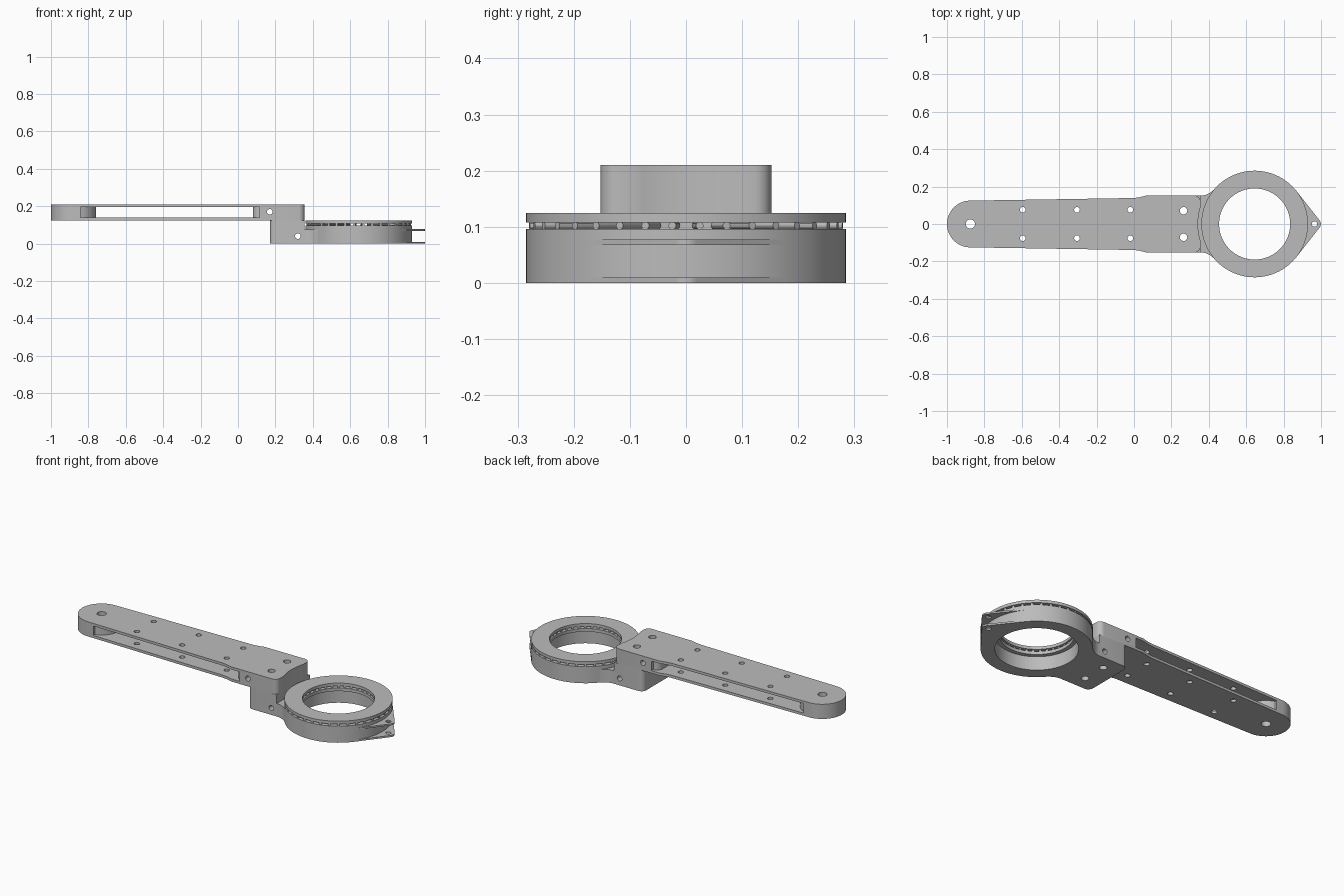
import bpy, bmesh
from math import sin, cos, radians, pi
from mathutils import Matrix, Vector

if "Cube" in bpy.data.objects:
    bpy.data.objects.remove(bpy.data.objects["Cube"])

grey = bpy.data.materials.new("machined grey")
grey.use_nodes = True
grey.diffuse_color = (0.5, 0.5, 0.5, 1)
grey.node_tree.nodes["Principled BSDF"].inputs["Base Color"].default_value = (0.5, 0.5, 0.5, 1)

RING_X, RING_R, HOLE_R = 0.645, 0.285, 0.19
SIDE = 0.152
END_X = -0.875


def make(name, bm):
    bmesh.ops.recalc_face_normals(bm, faces=bm.faces)
    mesh = bpy.data.meshes.new(name)
    bm.to_mesh(mesh)
    bm.free()
    mesh.materials.append(grey)
    ob = bpy.data.objects.new(name, mesh)
    bpy.context.collection.objects.link(ob)
    return ob


def arc(cx, cy, r, start, end, n):
    angles = [radians(start + (end - start) * i / n) for i in range(n + 1)]
    return [(cx + r * cos(a), cy + r * sin(a)) for a in angles]


def prism(name, outline, z0, z1):
    bm = bmesh.new()
    face = bm.faces.new([bm.verts.new((x, y, z0)) for x, y in outline])
    out = bmesh.ops.extrude_face_region(bm, geom=[face])
    moved = [v for v in out["geom"] if isinstance(v, bmesh.types.BMVert)]
    bmesh.ops.translate(bm, verts=moved, vec=(0, 0, z1 - z0))
    return make(name, bm)


def lathe(name, profile, n=96):
    bm = bmesh.new()
    rows = [[bm.verts.new((RING_X + r * cos(2 * pi * i / n), r * sin(2 * pi * i / n), z))
             for r, z in profile] for i in range(n)]
    k = len(profile)
    for i in range(n):
        a, b = rows[i], rows[(i + 1) % n]
        for j in range(k):
            bm.faces.new((a[j], b[j], b[(j + 1) % k], a[(j + 1) % k]))
    return make(name, bm)


def rod(name, centre, r, length, axis="Z", n=24):
    bm = bmesh.new()
    turn = Matrix.Rotation(pi / 2, 4, "X") if axis == "Y" else Matrix()
    bmesh.ops.create_cone(bm, cap_ends=True, segments=n, radius1=r, radius2=r, depth=length,
                          matrix=Matrix.Translation(centre) @ turn)
    return make(name, bm)


def cut(target, cutter):
    mod = target.modifiers.new("cut", "BOOLEAN")
    mod.operation, mod.solver, mod.object = "DIFFERENCE", "EXACT", cutter
    bpy.context.view_layer.objects.active = target
    bpy.ops.object.modifier_apply(modifier=mod.name)
    bpy.data.objects.remove(cutter)


def mirrored(half):
    """Close an outline whose +y half runs from left to right."""
    return half + [(x, -y) for x, y in reversed(half) if abs(y) > 1e-6]


# Long arm, tapered with a round end and a wider shoulder
half = arc(END_X, 0, 0.125, 180, 93, 16)
half += [(0.0, 0.139), (0.03, 0.143), (0.065, SIDE)]
half += arc(0.325, SIDE - 0.03, 0.03, 90, 0, 6)
arm = prism("arm", mirrored(half), 0.125, 0.21)

# Open slot between the two arm plates, bulging around the end boss
half = arc(END_X, 0, 0.117, 0, 73, 12) + [(-0.841, 0.3), (0.115, 0.3), (0.115, SIDE)]
half += arc(0.115, 0.10, 0.035, 90, 180, 6)
cut(arm, prism("slot", mirrored(half), 0.14, 0.195))

# Bracket below the arm, flaring into the ring housing
half = arc(0.2, SIDE - 0.03, 0.03, 180, 90, 6)
half += [(0.365, SIDE), (0.385, 0.156), (0.41, 0.169), (0.435, 0.19)]
half += arc(RING_X, 0, 0.27, 138, 180, 14)
bracket = prism("bracket", mirrored(half), 0, 0.125)
cut(bracket, prism("step", [(0.355, -0.3), (0.6, -0.3), (0.6, 0.3), (0.355, 0.3)], 0.075, 0.2))

# Curved clearance for the turning ring
for part in (arm, bracket):
    cut(part, rod("clearance", (RING_X, 0, 0.175), 0.303, 0.2, n=96))

# Bolt holes
cut(arm, rod("hole", (END_X, 0, 0.17), 0.025, 0.3))
for side in (-1, 1):
    for x in (-0.595, -0.305, -0.02):
        cut(arm, rod("hole", (x, 0.076 * side, 0.17), 0.015, 0.3))
    for part in (arm, bracket):
        cut(part, rod("hole", (0.265, 0.071 * side, 0.1), 0.02, 0.5))
cut(arm, rod("hole", (0.17, 0, 0.17), 0.015, 1, "Y"))
cut(bracket, rod("hole", (0.32, 0, 0.04), 0.015, 1, "Y"))

# Ring housing with an inner lip, and the turning ring above it
housing = lathe("ring_housing", [(RING_R, 0), (RING_R, 0.096), (HOLE_R, 0.096),
                                 (HOLE_R, 0.078), (0.213, 0.078), (0.213, 0)])
top_ring = lathe("top_ring", [(RING_R, 0.108), (RING_R, 0.125), (HOLE_R, 0.125), (HOLE_R, 0.108)])

# Radial bearing rollers between the rings
bm = bmesh.new()
for i in range(36):
    spin = Matrix.Rotation(radians(10 * i + 5), 4, "Z")
    place = Matrix.Translation((RING_X, 0, 0.102)) @ spin @ Matrix.Translation((0.238, 0, 0))
    bmesh.ops.create_cone(bm, cap_ends=True, segments=12, radius1=0.007, radius2=0.007,
                          depth=0.084, matrix=place @ Matrix.Rotation(pi / 2, 4, "Y"))
rollers = make("bearing_rollers", bm)

# Pair of pointed lugs
parts = [arm, bracket, housing, top_ring, rollers]
half = arc(RING_X, 0, 0.275, 0, 34, 12) + arc(RING_X, 0, RING_R, 37, 38, 1)
half += arc(0.968, 0, 0.031, 38, 0, 6)
for name, z0, z1 in (("lower_lug", 0, 0.01), ("upper_lug", 0.068, 0.077)):
    lug = prism(name, mirrored(half), z0, z1)
    cut(lug, rod("hole", (0.965, 0, 0.04), 0.014, 0.3))
    parts.append(lug)

# Smooth the round walls, keep the edges sharp
bpy.ops.object.select_all(action="DESELECT")
for part in parts:
    part.select_set(True)
bpy.context.view_layer.objects.active = arm
bpy.ops.object.shade_smooth_by_angle(angle=radians(30))
